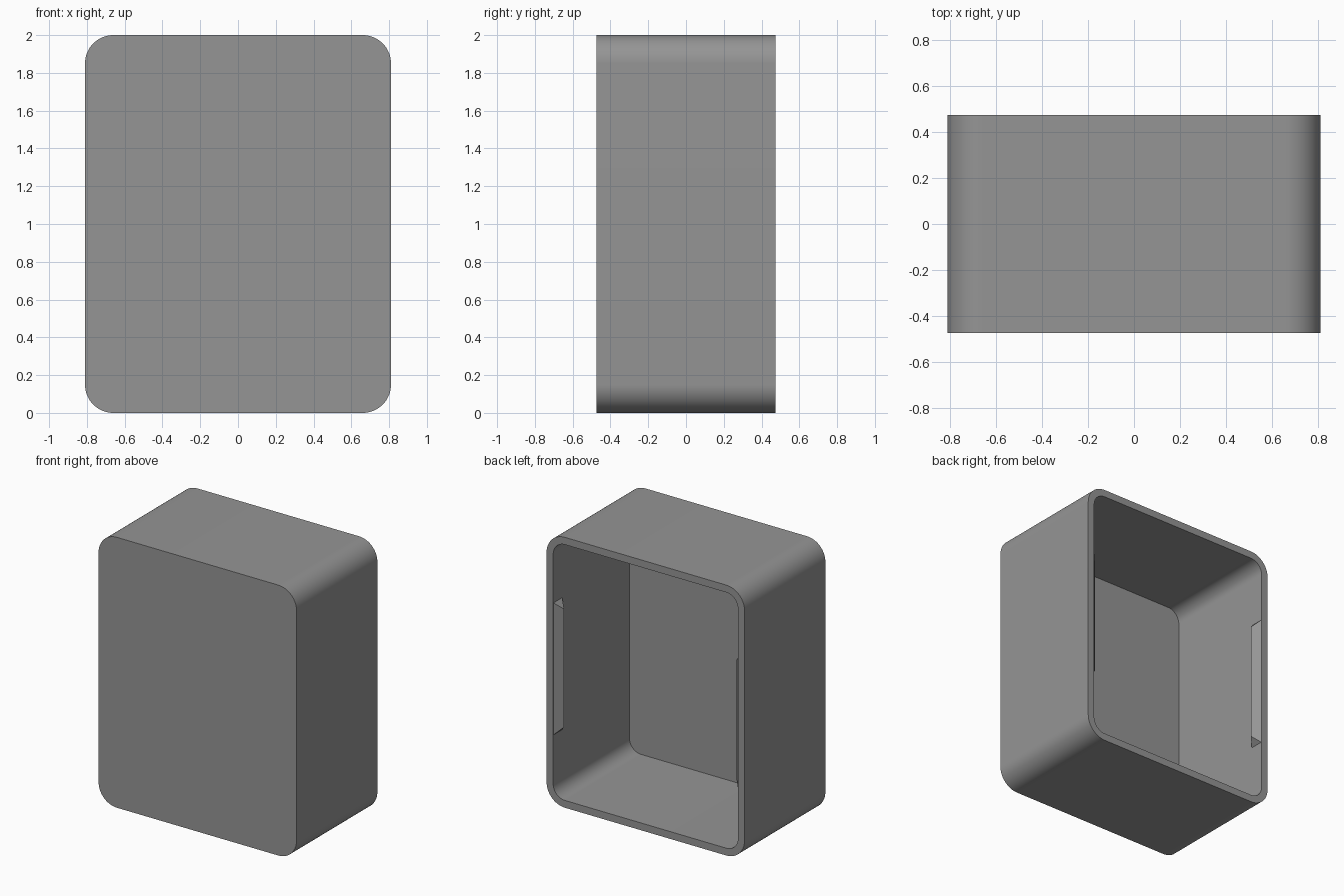
import bpy, bmesh, math

if "Cube" in bpy.data.objects:
    bpy.data.objects.remove(bpy.data.objects["Cube"])

W, D, H = 0.81, 0.4725, 2.0      # half width, half depth, height
T, R = 0.054, 0.15               # wall thickness, corner radius
SEG = 16                         # segments per rounded corner

grey = bpy.data.materials.new("grey plastic")
grey.diffuse_color = (0.30, 0.30, 0.30, 1)
grey.use_nodes = True
grey.node_tree.nodes["Principled BSDF"].inputs["Base Color"].default_value = grey.diffuse_color


def finish(bm, name):
    bmesh.ops.recalc_face_normals(bm, faces=bm.faces)
    me = bpy.data.meshes.new(name)
    bm.to_mesh(me)
    bm.free()
    me.materials.append(grey)
    ob = bpy.data.objects.new(name, me)
    bpy.context.collection.objects.link(ob)
    return ob


def ring(bm, inset, y):
    """Rounded rectangle in the xz plane, shrunk by inset."""
    r = R - inset
    verts = []
    for q, (sx, sz) in enumerate([(1, 1), (-1, 1), (-1, -1), (1, -1)]):
        for i in range(SEG + 1):
            a = math.pi / 2 * (q + i / SEG)
            verts.append(bm.verts.new((sx * (W - R) + r * math.cos(a), y,
                                       H / 2 + sz * (H / 2 - R) + r * math.sin(a))))
    return verts


# Open-backed shell: front panel, outer wall, rim, inner wall, inner panel
bm = bmesh.new()
rings = [ring(bm, 0, -D), ring(bm, 0, D), ring(bm, T, D), ring(bm, T, -D + T)]
for a, b in zip(rings, rings[1:]):
    n = len(a)
    for i in range(n):
        j = (i + 1) % n
        bm.faces.new((a[i], a[j], b[j], b[i]))
bm.faces.new(rings[0])
bm.faces.new(rings[-1])
shell = finish(bm, "shell")
bpy.context.view_layer.objects.active = shell
shell.select_set(True)
bpy.ops.object.shade_smooth_by_angle(angle=math.radians(30))


# Snap ridges: hip-roof shaped catches on the side walls by the opening
def snap_ridge(name, side):
    h, half = 0.051, 0.488
    x0, y0, zc = W - T, D - 0.003, H / 2
    bm = bmesh.new()
    near, peak, deep = [
        [bm.verts.new((side * (x0 - dx), y0 - dy, zc + s * (half - dx))) for s in (-1, 1)]
        for dx, dy in ((0, 0), (h, h), (0, 2 * h))]
    for a, b in ((near, peak), (peak, deep), (deep, near)):
        bm.faces.new((a[0], a[1], b[1], b[0]))
    for k in (0, 1):
        bm.faces.new((near[k], peak[k], deep[k]))
    finish(bm, name)


snap_ridge("right_snap_ridge", 1)
snap_ridge("left_snap_ridge", -1)
